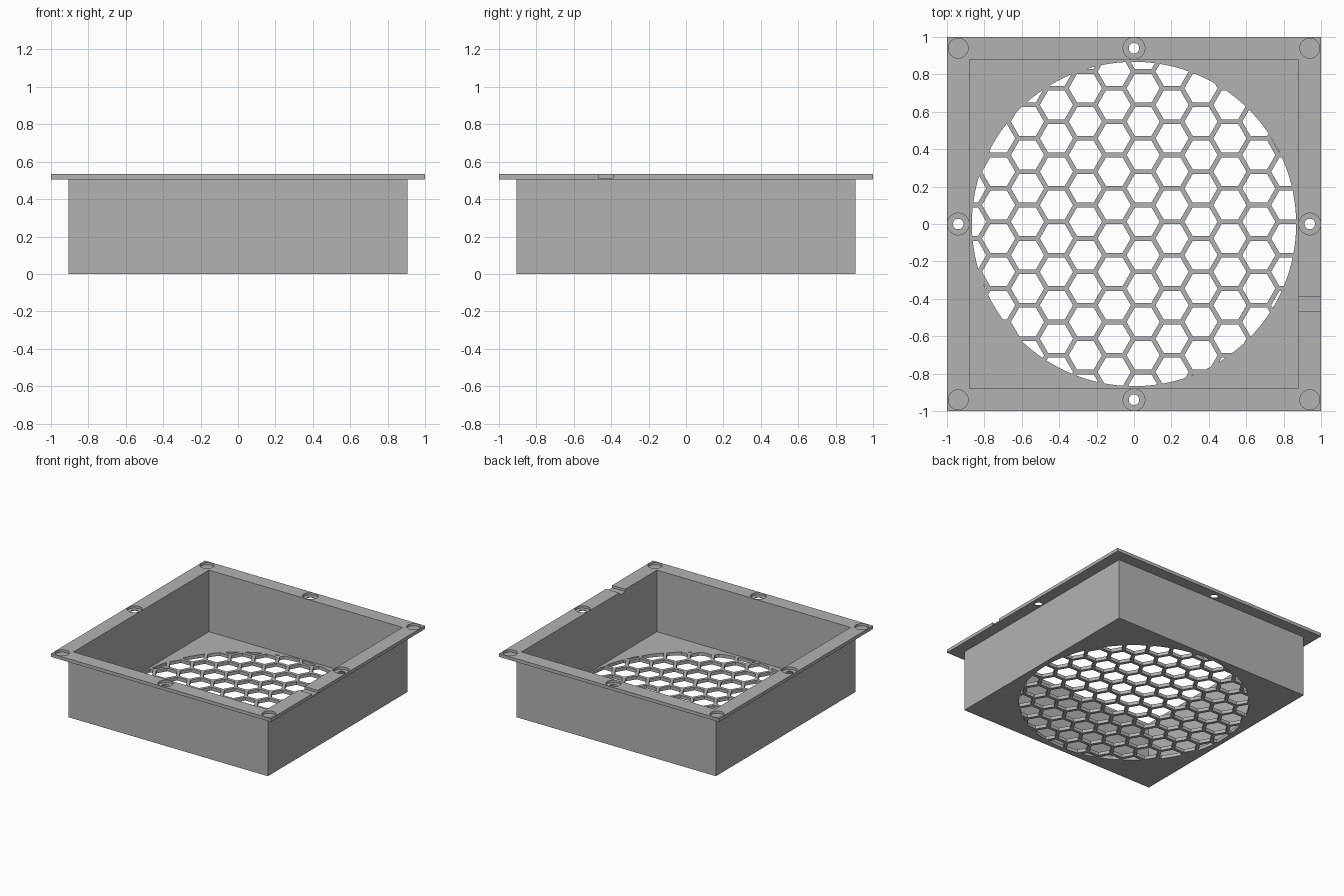
import bpy, bmesh
from math import pi, cos, sin, sqrt, hypot

if "Cube" in bpy.data.objects:
    bpy.data.objects.remove(bpy.data.objects["Cube"])

HEIGHT, SHEET = 0.533, 0.027
BODY, INSIDE, SCREW = 0.907, 0.88, 0.94
GRILLE_R = 0.867
PITCH, RIB = 0.1785, 0.025
HEX_R = (PITCH - RIB) / sqrt(3)

grey = bpy.data.materials.new("plain grey")
grey.use_nodes = True
colour = (0.45, 0.45, 0.45, 1)
grey.diffuse_color = colour
grey.node_tree.nodes["Principled BSDF"].inputs["Base Color"].default_value = colour


def loft(bm, profile, sides, x=0, y=0, turn=0):
    """Closed solid through regular rings given as (radius, z), capped at both ends."""
    rings = []
    for r, z in profile:
        angles = [turn + 2 * pi * i / sides for i in range(sides)]
        rings.append([bm.verts.new((x + r * cos(a), y + r * sin(a), z)) for a in angles])
    for low, high in zip(rings, rings[1:]):
        for i in range(sides):
            j = (i + 1) % sides
            bm.faces.new((low[i], low[j], high[j], high[i]))
    bm.faces.new(rings[0][::-1])
    bm.faces.new(rings[-1])


def square(bm, profile):
    loft(bm, [(r * sqrt(2), z) for r, z in profile], 4, turn=pi / 4)


def finish(bm, name):
    bmesh.ops.recalc_face_normals(bm, faces=bm.faces)
    mesh = bpy.data.meshes.new(name)
    bm.to_mesh(mesh)
    bm.free()
    mesh.materials.append(grey)
    obj = bpy.data.objects.new(name, mesh)
    bpy.context.collection.objects.link(obj)
    return obj


def boolean(obj, cutter, operation):
    """Apply a boolean and discard the helper."""
    mod = obj.modifiers.new("cut", "BOOLEAN")
    mod.operation, mod.object, mod.solver = operation, cutter, "EXACT"
    graph = bpy.context.evaluated_depsgraph_get()
    result = bpy.data.meshes.new_from_object(obj.evaluated_get(graph))
    obj.modifiers.clear()
    obj.data = result
    bpy.data.objects.remove(cutter)


# Square tray: outer wall, flange, inner wall and floor in one profile
bm = bmesh.new()
square(bm, [(BODY, 0), (BODY, HEIGHT - SHEET), (1, HEIGHT - SHEET),
            (1, HEIGHT), (INSIDE, HEIGHT), (INSIDE, SHEET)])
tray = finish(bm, "vent_tray")

# Honeycomb holes, trimmed to a round grille
bm = bmesh.new()
step = PITCH * sqrt(3) / 2
for col in range(-7, 8):
    for row in range(-7, 8):
        x = 0.049 + col * step
        y = 0.012 + (row + 0.5 * (col % 2)) * PITCH
        if hypot(x, y) < GRILLE_R + HEX_R:
            loft(bm, [(HEX_R, -0.1), (HEX_R, 0.1)], 6, x, y)
holes = finish(bm, "honeycomb_cutter")
bm = bmesh.new()
loft(bm, [(GRILLE_R, -0.05), (GRILLE_R, 0.07)], 128)
boolean(holes, finish(bm, "round_limit"), "INTERSECT")
boolean(tray, holes, "DIFFERENCE")

# Corner pockets, counterbored screw holes and the cable notch in the flange
bm = bmesh.new()
above, pocket = HEIGHT + 0.05, HEIGHT - 0.02
for sx in (-1, 1):
    for sy in (-1, 1):
        loft(bm, [(0.053, pocket), (0.053, above)], 48, sx * SCREW, sy * SCREW)
for i in range(4):
    x, y = SCREW * cos(i * pi / 2), SCREW * sin(i * pi / 2)
    loft(bm, [(0.028, HEIGHT - 0.08), (0.028, pocket), (0.058, pocket), (0.058, above)], 48, x, y)
corners = [(0.85, -0.468), (1.05, -0.468), (1.05, -0.391), (0.85, -0.391)]
low, high = ([bm.verts.new((x, y, z)) for x, y in corners] for z in (pocket, above))
for i in range(4):
    j = (i + 1) % 4
    bm.faces.new((low[i], low[j], high[j], high[i]))
bm.faces.new(low[::-1])
bm.faces.new(high)
boolean(tray, finish(bm, "flange_cutter"), "DIFFERENCE")

# Smooth round walls, crisp edges
bpy.ops.object.select_all(action="DESELECT")
tray.select_set(True)
bpy.context.view_layer.objects.active = tray
bpy.ops.object.shade_smooth_by_angle(angle=pi / 6)
